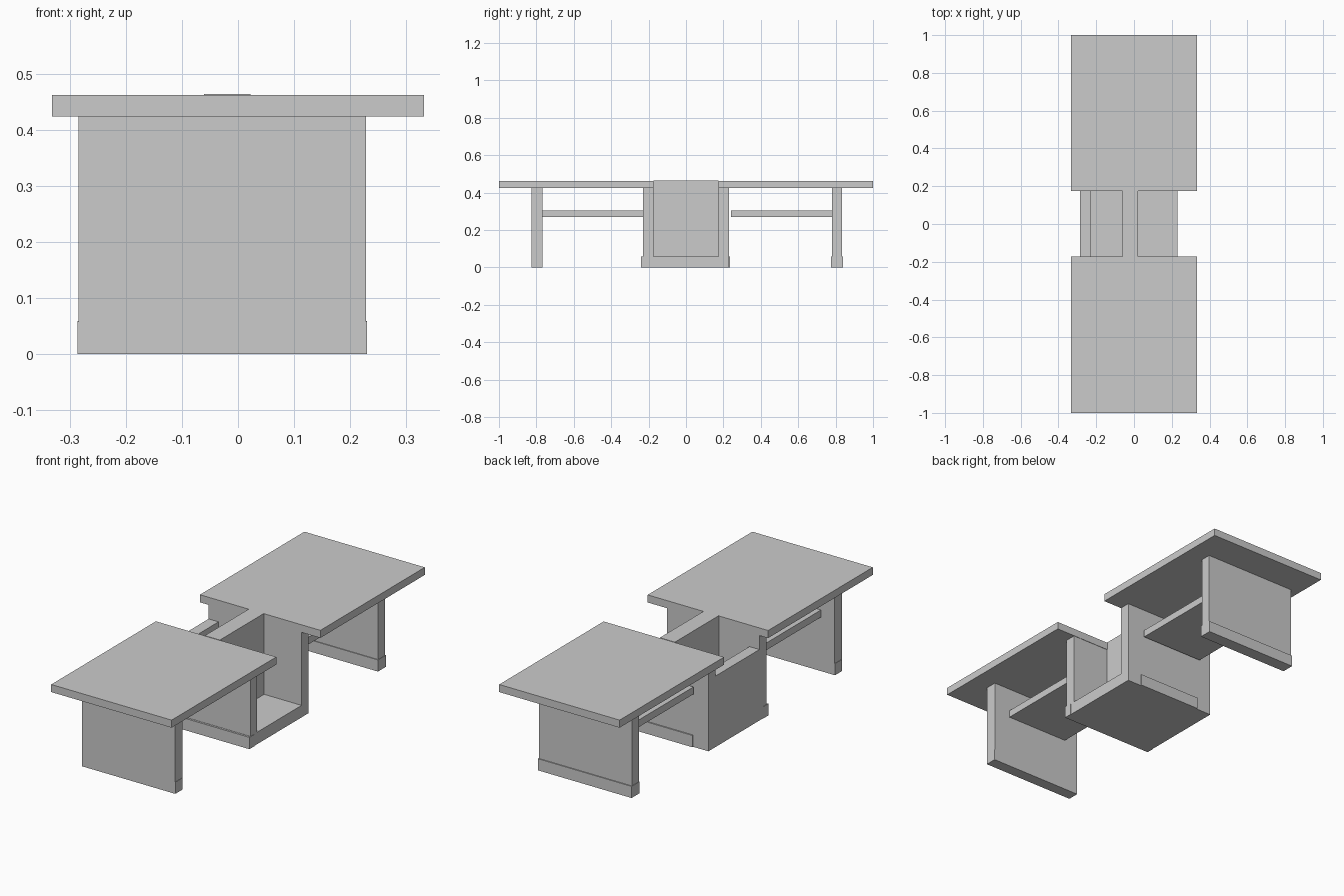
import bpy, bmesh
from mathutils import Matrix, Vector

if "Cube" in bpy.data.objects:
    bpy.data.objects.remove(bpy.data.objects["Cube"])


def box(name, x, y, z):
    """Axis-aligned box from (min, max) pairs."""
    lo, hi = Vector((x[0], y[0], z[0])), Vector((x[1], y[1], z[1]))
    bm = bmesh.new()
    bmesh.ops.create_cube(bm, size=1)
    bm.transform(Matrix.Translation((lo + hi) / 2) @ Matrix.Diagonal((*(hi - lo), 1)))
    mesh = bpy.data.meshes.new(name)
    bm.to_mesh(mesh)
    bm.free()
    obj = bpy.data.objects.new(name, mesh)
    bpy.context.collection.objects.link(obj)
    return obj


LEG_X = (-0.285, 0.229)
LEG_Z = (0, 0.426)
TOP_X = (-0.333, 0.333)
TOP_Z = (0.425, 0.463)
RAIL_X = (-0.21, 0.138)
RAIL_Z = (0.27, 0.306)

# Table tops, one at each end
box("front_table_top", TOP_X, (-1, -0.173), TOP_Z)
box("back_table_top", TOP_X, (0.175, 1), TOP_Z)

# Slab legs at the ends
box("front_end_leg", LEG_X, (-0.825, -0.767), LEG_Z)
box("back_end_leg", LEG_X, (0.78, 0.835), LEG_Z)

# Side walls of the central cabinet
box("front_cabinet_wall", LEG_X, (-0.23, -0.175), LEG_Z)
box("back_cabinet_wall", LEG_X, (0.175, 0.23), LEG_Z)

# Cabinet floor, divider and low side panel
box("cabinet_floor", LEG_X, (-0.232, 0.23), (0, 0.06))
box("cabinet_divider", (-0.061, 0.022), (-0.175, 0.175), (0.058, 0.465))
box("cabinet_side_panel", (-0.285, -0.23), (-0.173, 0.175), (0.058, 0.355))

# Wide shelf stretchers between the legs and the cabinet
box("front_stretcher", RAIL_X, (-0.768, -0.229), RAIL_Z)
box("back_stretcher", RAIL_X, (0.24, 0.781), RAIL_Z)

# Slightly proud skirting at the feet
TRIM_X = (-0.287, 0.231)
box("front_leg_skirting", TRIM_X, (-0.824, -0.768), (0, 0.058))
box("back_leg_skirting", TRIM_X, (0.776, 0.84), (0, 0.058))
box("front_cabinet_skirting", TRIM_X, (-0.24, -0.2), (0, 0.059))
box("back_cabinet_skirting", (-0.2, 0.15), (0.2, 0.236), (0, 0.059))
